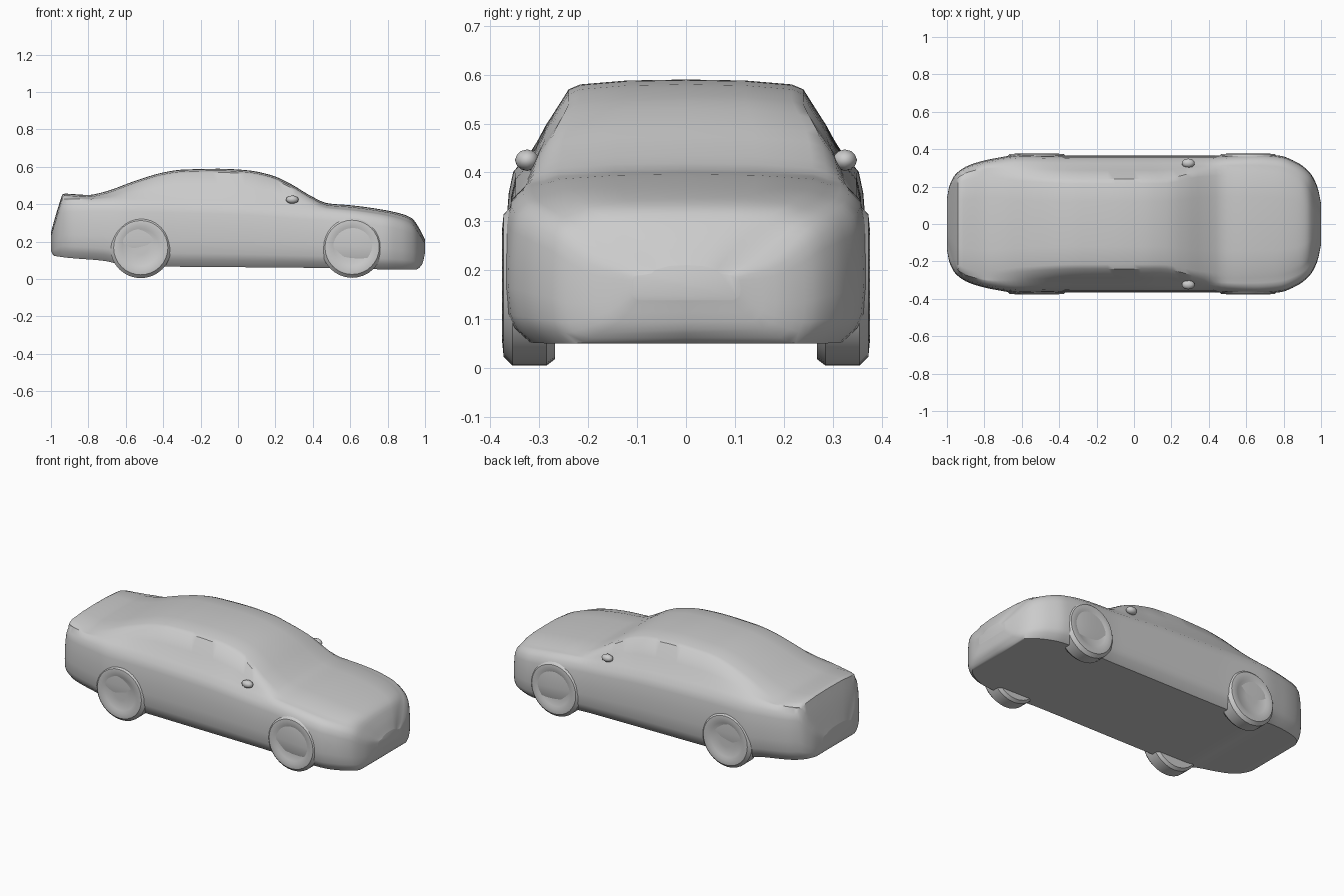
import bpy, bmesh, math
from mathutils import Vector

cube = bpy.data.objects.get("Cube")
if cube:
    bpy.data.objects.remove(cube, do_unlink=True)

paint = bpy.data.materials.new("body grey")
paint.use_nodes = True
grey = (0.6, 0.6, 0.6, 1)
paint.diffuse_color = grey
paint.node_tree.nodes["Principled BSDF"].inputs["Base Color"].default_value = grey


def finish(name, bm, angle):
    """Turn a bmesh into a smooth shaded object with the paint material."""
    bmesh.ops.recalc_face_normals(bm, faces=bm.faces)
    mesh = bpy.data.meshes.new(name)
    bm.to_mesh(mesh)
    bm.free()
    mesh.materials.append(paint)
    obj = bpy.data.objects.new(name, mesh)
    bpy.context.collection.objects.link(obj)
    bpy.ops.object.select_all(action='DESELECT')
    obj.select_set(True)
    bpy.context.view_layer.objects.active = obj
    bpy.ops.object.shade_smooth_by_angle(angle=math.radians(angle))
    return obj


def curve(points):
    """Smooth interpolation through points without overshoot."""
    slopes = [(b[1] - a[1]) / (b[0] - a[0]) for a, b in zip(points, points[1:])]
    tangents = [slopes[0]]
    for a, b in zip(slopes, slopes[1:]):
        tangents.append(2 * a * b / (a + b) if a * b > 0 else 0)
    tangents.append(slopes[-1])

    def value(x):
        i = 0
        while i < len(points) - 2 and x > points[i + 1][0]:
            i += 1
        (xa, va), (xb, vb) = points[i], points[i + 1]
        h = xb - xa
        t = (x - xa) / h
        ease = t * t * (3 - 2 * t)
        return (va + (vb - va) * ease + h * t * (1 - t) *
                ((1 - t) * tangents[i] - t * tangents[i + 1]))
    return value


def loft(bm, rings):
    """Skin closed rings of points and cap both ends."""
    rows = [[bm.verts.new(p) for p in ring] for ring in rings]
    count = len(rows[0])
    for a, b in zip(rows, rows[1:]):
        for i in range(count):
            j = (i + 1) % count
            bm.faces.new((a[i], a[j], b[j], b[i]))
    bm.faces.new(rows[0])
    bm.faces.new(rows[-1])


# Body lines along the length, tail to nose
top = curve([(-1, .25), (-.975, .34), (-.95, .42), (-.935, .457), (-.8, .45), (-.72, .465),
             (-.55, .525), (-.4, .57), (-.3, .585), (-.1, .59), (.05, .582), (.18, .555),
             (.28, .51), (.38, .45), (.48, .405), (.6, .395), (.75, .375), (.87, .35),
             (.93, .325), (.97, .27), (1, .21)])
floor = curve([(-1, .15), (-.985, .125), (-.7, .095), (-.6, .07), (.4, .06), (.95, .05),
               (.985, .08), (1, .14)])
half_width = curve([(-1, .14), (-.985, .21), (-.95, .27), (-.88, .315), (-.75, .35), (-.6, .37),
                    (-.3, .365), (.4, .365), (.65, .375), (.78, .365), (.87, .33),
                    (.94, .275), (.98, .2), (1, .11)])
belt = curve([(-1, .23), (-.975, .31), (-.93, .42), (-.6, .43), (0, .415), (.35, .385),
              (.6, .365), (.8, .335), (.93, .29), (1, .19)])
roof_half = curve([(-1, .1), (-.93, .25), (-.8, .28), (-.6, .255), (-.3, .24), (.15, .24),
                   (.35, .28), (.5, .29), (.75, .28), (.9, .23), (1, .07)])


def section(x):
    """Cross-section of the body shell at one station."""
    w, low, high = half_width(x), floor(x), top(x)
    shoulder = min(belt(x), high - 0.015)
    tall = shoulder - low
    edge = min(roof_half(x), 0.86 * w)
    side = [(0.86 * w, low), (0.95 * w, low + 0.1 * tall), (0.985 * w, low + 0.2 * tall),
            (w, low + 0.4 * tall), (0.995 * w, low + 0.6 * tall), (0.98 * w, low + 0.8 * tall),
            (0.955 * w, low + 0.92 * tall), (0.89 * w, shoulder),
            ((0.89 * w + edge) / 2 + 0.005, (shoulder + high - 0.02) / 2),
            (edge, max(high - 0.02, shoulder + 0.003)),
            (0.9 * edge, high - 0.01), (0.5 * edge, high - 0.002)]
    left = [(x, y, z) for y, z in side]
    right = [(x, -y, z) for y, z in reversed(side)]
    return [(x, 0, low)] + left + [(x, 0, high)] + right


# Body shell, with closer stations towards the rounded ends
body = bmesh.new()
stations = 90
loft(body, [section(math.sin((i / stations - 0.5) * math.pi)) for i in range(stations + 1)])
finish("body_shell", body, 35)

# Wheels: lathed profile with a dished hub
wheel_profile = [(0.268, 0.15), (0.285, 0.163), (0.355, 0.163), (0.373, 0.145),
                 (0.376, 0.115), (0.368, 0.1), (0.366, 0.04)]
for end, x, lift in (("rear", -0.52, 0.168), ("front", 0.61, 0.17)):
    for name, side in (("left", 1), ("right", -1)):
        wheel = bmesh.new()
        turn = [math.tau * i / 32 for i in range(32)]
        loft(wheel, [[(x + r * math.cos(a), side * y, lift + r * math.sin(a)) for a in turn]
                     for y, r in wheel_profile])
        finish(end + "_wheel_" + name, wheel, 35)

# Door mirrors
for name, side in (("left", 1), ("right", -1)):
    mirror = bmesh.new()
    bmesh.ops.create_icosphere(mirror, subdivisions=2, radius=1)
    for v in mirror.verts:
        v.co = Vector((0.29 + 0.035 * v.co.x, side * 0.325 + 0.025 * v.co.y,
                       0.425 + 0.022 * v.co.z))
    finish("door_mirror_" + name, mirror, 60)
